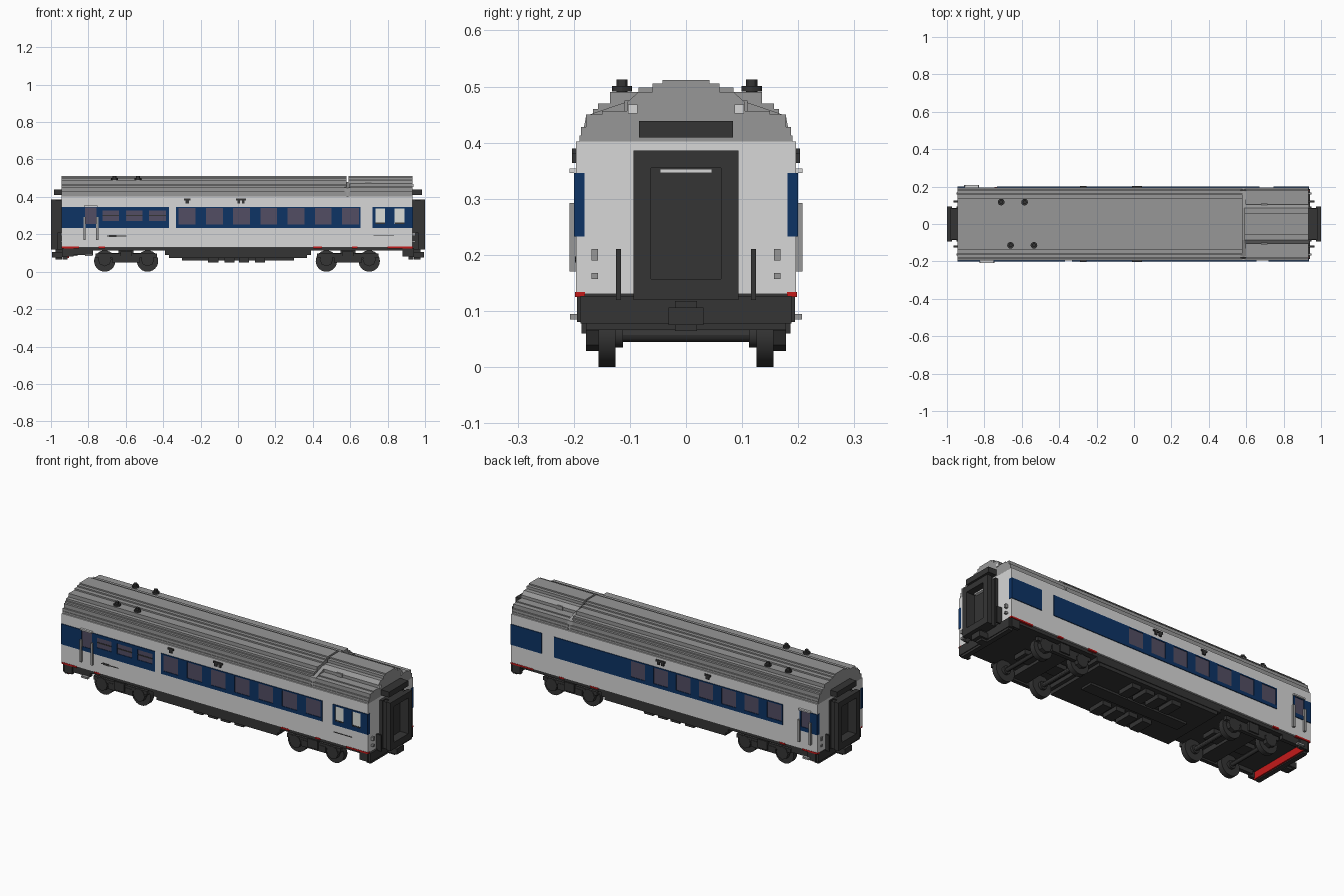
import bpy, bmesh, math
from mathutils import Matrix

cube = bpy.data.objects.get("Cube")
if cube:
    bpy.data.objects.remove(cube, do_unlink=True)


def material(name, r, g, b):
    m = bpy.data.materials.new(name)
    m.use_nodes = True
    m.diffuse_color = (r, g, b, 1)
    m.node_tree.nodes["Principled BSDF"].inputs["Base Color"].default_value = (r, g, b, 1)
    return m


SILVER = material("silver", 0.68, 0.68, 0.68)
GREY = material("roof_grey", 0.31, 0.31, 0.31)
DARK = material("charcoal", 0.035, 0.035, 0.035)
BLUE = material("navy_blue", 0.004, 0.033, 0.13)
GLASS = material("tinted_glass", 0.085, 0.075, 0.125)
CLEAR = material("clear_glass", 0.72, 0.74, 0.70)
RED = material("red", 0.55, 0.01, 0.01)


def finish(name, bm, mat, smooth=False):
    bmesh.ops.recalc_face_normals(bm, faces=bm.faces)
    me = bpy.data.meshes.new(name)
    bm.to_mesh(me)
    bm.free()
    me.materials.append(mat)
    ob = bpy.data.objects.new(name, me)
    bpy.context.collection.objects.link(ob)
    if smooth:
        bpy.ops.object.select_all(action='DESELECT')
        ob.select_set(True)
        bpy.context.view_layer.objects.active = ob
        bpy.ops.object.shade_smooth_by_angle()
    return ob


def boxes(name, mat, items, mx=False, my=False):
    """Boxes (x0, x1, y0, y1, z0, z1) in one mesh, optionally mirrored in x and y."""
    bm = bmesh.new()
    for x0, x1, y0, y1, z0, z1 in items:
        for sx in ((1, -1) if mx else (1,)):
            for sy in ((1, -1) if my else (1,)):
                c = (sx * (x0 + x1) / 2, sy * (y0 + y1) / 2, (z0 + z1) / 2)
                s = (x1 - x0, y1 - y0, z1 - z0)
                bmesh.ops.create_cube(bm, size=1, matrix=Matrix.Translation(c) @ Matrix.Diagonal((*s, 1)))
    return finish(name, bm, mat)


def cylinders(name, mat, items, axis='Y', sides=24):
    """Cylinders (x, y, z, radius, length) in one mesh."""
    bm = bmesh.new()
    rot = Matrix.Rotation(math.pi / 2, 4, 'X') if axis == 'Y' else Matrix()
    for x, y, z, r, l in items:
        bmesh.ops.create_cone(bm, cap_ends=True, segments=sides, radius1=r, radius2=r, depth=l,
                              matrix=Matrix.Translation((x, y, z)) @ rot)
    return finish(name, bm, mat, True)


def extrude_x(name, mat, half, x0, x1):
    """Symmetric y-z profile (right half, bottom to top) swept along x."""
    pts = half + [(-y, z) for y, z in reversed(half)]
    bm = bmesh.new()
    a = [bm.verts.new((x0, y, z)) for y, z in pts]
    b = [bm.verts.new((x1, y, z)) for y, z in pts]
    bm.faces.new(a)
    bm.faces.new(b)
    for i in range(len(pts)):
        j = (i + 1) % len(pts)
        bm.faces.new((a[i], a[j], b[j], b[i]))
    return finish(name, bm, mat)


# Body shell and floor
X0, X1 = -0.943, 0.934
boxes("body_shell", SILVER, [(X0, X1, -0.196, 0.196, 0.13, 0.402)])
boxes("floor", DARK, [(X0 + 0.01, X1 - 0.01, -0.187, 0.187, 0.112, 0.13)])

# Stepped roof: each layer is a half width and a top height
layers = [(0.19, 0.413), (0.187, 0.428), (0.178, 0.45), (0.166, 0.46), (0.157, 0.47),
          (0.135, 0.49), (0.085, 0.498), (0.06, 0.505), (0.042, 0.512)]
profile, z = [], 0.40
for w, top in layers:
    profile += [(w, z), (w, top)]
    z = top
extrude_x("main_roof", GREY, profile, X0, 0.58)
hood = [(0.19, 0.40), (0.19, 0.413), (0.187, 0.413), (0.187, 0.428), (0.178, 0.428), (0.178, 0.45),
        (0.15, 0.45), (0.15, 0.456), (0.105, 0.456), (0.105, 0.472), (0.085, 0.49), (0.06, 0.49),
        (0.06, 0.505), (0.042, 0.505), (0.042, 0.512)]
extrude_x("end_roof", GREY, hood, 0.59, X1)
extrude_x("roof_joint", GREY, [(0.187, 0.40), (0.178, 0.448), (0.085, 0.48)], 0.57, 0.60)
boxes("hood_vents", GREY, [(0.68, 0.715, 0.085, 0.11, 0.45, 0.475)], my=True)
boxes("hood_grilles", SILVER, [(X1, X1 + 0.004, 0.086, 0.103, 0.452, 0.468)], my=True)

# Roof ventilators
vents = [(-0.71, 0.117), (-0.585, 0.117), (-0.66, -0.114), (-0.535, -0.114)]
cylinders("roof_vent_posts", DARK, [(x, y, 0.495, 0.01, 0.035) for x, y in vents], 'Z', 12)
cylinders("roof_vent_caps", DARK, [(x, y, 0.496, 0.018, 0.009) for x, y in vents], 'Z', 12)

# Blue window band: rails above and below, pillars between recessed panes
ZB, ZT = 0.233, 0.346


def side_box(side, x0, x1, z0, z1, depth):
    ya, yb = sorted((side * 0.190, side * depth))
    return (x0, x1, ya, yb, z0, z1)


def band(name, side, x0, x1, windows=(), z0=0.252, z1=0.340, glass=GLASS):
    if not windows:
        boxes(name + "_panel", BLUE, [side_box(side, x0, x1, ZB, ZT, 0.200)])
        return
    parts = [side_box(side, x0, x1, ZB, z0, 0.200), side_box(side, x0, x1, z1, ZT, 0.200)]
    edge = x0
    for c, w in windows:
        parts.append(side_box(side, edge, c - w / 2, z0, z1, 0.200))
        edge = c + w / 2
    parts.append(side_box(side, edge, x1, z0, z1, 0.200))
    boxes(name + "_band", BLUE, parts)
    boxes(name + "_panes", glass, [side_box(side, c - w / 2, c + w / 2, z0, z1, 0.197) for c, w in windows])


saloon = [(-0.272 + 0.1455 * i, 0.09) for i in range(7)]
band("front_saloon", -1, -0.332, 0.655, saloon)
band("front_vestibule", -1, X0 - 0.001, -0.83)
band("front_door", -1, -0.83, -0.742, [(-0.787, 0.062)], 0.255, 0.343)
band("front_kitchen", -1, -0.742, -0.37, [(-0.68, 0.09), (-0.555, 0.09), (-0.43, 0.09)], 0.272, 0.328)
band("front_crew", -1, 0.72, X1 + 0.001, [(0.76, 0.05), (0.864, 0.052)], 0.256, 0.338, CLEAR)
boxes("front_kitchen_bars", DARK, [side_box(-1, c - 0.045, c + 0.045, 0.297, 0.303, 0.199)
                                   for c in (-0.68, -0.555, -0.43)])
boxes("front_crew_bars", DARK, [side_box(-1, c - 0.025, c + 0.025, 0.256, 0.262, 0.199)
                                for c in (0.76, 0.864)])
band("back_saloon", 1, -0.732, 0.20, [(-0.68 + 0.139 * i, 0.088) for i in range(7)])
band("back_blank", 1, 0.20, 0.67)
band("back_crew", 1, 0.745, X1 + 0.001)
band("back_door", 1, X0 - 0.001, -0.835, [(-0.872, 0.055)], 0.255, 0.343)

# Blue wrapping round the corners onto the ends
boxes("corner_blue", BLUE, [(0.93, X1 + 0.002, 0.181, 0.199, ZB, ZT)], my=True)
boxes("corner_blue_rear", BLUE, [(X0 - 0.002, X0 + 0.004, 0.181, 0.199, ZB, ZT)], my=True)

# Door handrails, door tops and steps
rails, tops, steps = [], [], []
for side, c in ((-1, -0.787), (1, -0.868)):
    for dx in (-0.034, 0.034):
        rails.append(side_box(side, c + dx - 0.006, c + dx + 0.006, 0.17, 0.292, 0.208))
    tops.append(side_box(side, c - 0.036, c + 0.036, 0.346, 0.354, 0.208))
    steps.append(side_box(side, c - 0.03, c + 0.01, 0.085, 0.095, 0.207))
boxes("door_handrails", GREY, rails)
boxes("door_tops", SILVER, tops)
boxes("door_steps", GREY, steps)
boxes("step_hangers", DARK, [(-0.885, -0.775, 0.165, 0.187, 0.09, 0.115)], my=True)

# Lamps above the windows and dark side markings
boxes("side_lamps", DARK, [(-0.29, -0.255, 0.19, 0.203, 0.380, 0.390), (-0.282, -0.263, 0.19, 0.203, 0.364, 0.380),
                           (-0.012, 0.044, 0.19, 0.203, 0.380, 0.390), (-0.004, 0.012, 0.19, 0.203, 0.364, 0.380),
                           (0.022, 0.036, 0.19, 0.203, 0.364, 0.380)], my=True)
boxes("side_markings", DARK, [(-0.70, -0.595, -0.198, -0.19, 0.189, 0.193), (-0.69, -0.65, -0.198, -0.19, 0.186, 0.197),
                              (0.725, 0.835, -0.198, -0.19, 0.190, 0.194)])

# Red sill trim and red bar behind one headstock
boxes("red_sill", RED, [(X0, -0.85, 0.18, 0.198, 0.125, 0.134), (-0.745, -0.71, 0.18, 0.198, 0.125, 0.134),
                        (0.40, 0.45, 0.18, 0.198, 0.125, 0.134), (0.61, 0.64, 0.18, 0.198, 0.125, 0.134),
                        (0.80, X1 + 0.002, 0.18, 0.198, 0.125, 0.134)], my=True)
boxes("red_bar", RED, [(-0.912, -0.904, -0.183, 0.183, 0.072, 0.112)])

# End headstocks, couplers and gangways, the same at both ends
boxes("headstocks", DARK, [(0.912, 0.942, -0.188, 0.188, 0.078, 0.127), (0.912, 0.938, -0.178, 0.178, 0.066, 0.078)], mx=True)
boxes("headstock_corners", DARK, [(0.88, 0.93, 0.176, 0.194, 0.08, 0.125)], mx=True, my=True)
boxes("couplers", DARK, [(0.94, 0.995, -0.031, 0.031, 0.075, 0.106), (0.94, 0.975, -0.02, 0.02, 0.064, 0.118)], mx=True)
boxes("gangway_sides", DARK, [(0.93, 0.972, 0.062, 0.086, 0.12, 0.38), (0.972, 1.0, 0.062, 0.094, 0.12, 0.386),
                              (0.93, 0.95, 0.062, 0.094, 0.12, 0.386)], mx=True, my=True)
boxes("gangway_caps", DARK, [(0.93, 1.0, -0.063, 0.063, 0.355, 0.386), (0.93, 1.0, -0.063, 0.063, 0.12, 0.157)], mx=True)
boxes("gangway_doors", DARK, [(0.93, 0.95, -0.063, 0.063, 0.15, 0.36)], mx=True)
boxes("gangway_lights", SILVER, [(0.95, 0.965, -0.046, 0.046, 0.346, 0.353)], mx=True)
boxes("gangway_hoods", DARK, [(0.925, 0.985, -0.084, 0.084, 0.409, 0.439)], mx=True)
boxes("end_handrails", DARK, [(0.93, 0.965, 0.116, 0.125, 0.12, 0.21)], mx=True, my=True)
boxes("end_sockets", GREY, [(0.93, 0.948, 0.157, 0.168, 0.19, 0.21), (0.93, 0.948, 0.157, 0.168, 0.157, 0.168)], mx=True, my=True)

# Equipment pod beneath the middle
boxes("equipment_pod", DARK, [(-0.42, 0.42, -0.188, 0.188, 0.112, 0.128), (-0.39, 0.39, -0.188, 0.188, 0.09, 0.112),
                              (-0.37, 0.37, -0.184, 0.184, 0.072, 0.09)])
boxes("underfloor_boxes", DARK, [(x, x + 0.055, 0.06, 0.16, 0.048, 0.073) for x in (-0.16, -0.073, 0.005, 0.09)], my=True)
boxes("underfloor_spine", DARK, [(-0.30, 0.30, -0.035, 0.035, 0.06, 0.073)])

# Two bogies
for end, name in ((-0.598, "rear"), (0.587, "front")):
    xs = (end - 0.1145, end + 0.1145)
    cylinders(name + "_wheels", DARK, [(x, s * 0.141, 0.057, 0.057, 0.03) for x in xs for s in (1, -1)])
    cylinders(name + "_hubs", DARK, [(x, s * 0.122, 0.016 + 0.041, 0.022, 0.02) for x in xs for s in (1, -1)], 'Y', 16)
    cylinders(name + "_axles", DARK, [(x, 0, 0.057, 0.012, 0.26) for x in xs], 'Y', 12)
    cylinders(name + "_axle_boxes", DARK, [(x, s * 0.166, 0.065, 0.036, 0.024) for x in xs for s in (1, -1)], 'Y', 8)
    boxes(name + "_bogie_sides", DARK, [(end - 0.165, end + 0.165, 0.157, 0.176, 0.077, 0.098),
                                        (end - 0.075, end + 0.075, 0.157, 0.178, 0.05, 0.085),
                                        (end - 0.03, end + 0.03, 0.157, 0.186, 0.06, 0.108)], my=True)
    boxes(name + "_bolster", DARK, [(end - 0.045, end + 0.045, -0.16, 0.16, 0.06, 0.09),
                                    (end - 0.13, end + 0.13, -0.04, 0.04, 0.075, 0.10),
                                    (end - 0.04, end + 0.04, -0.06, 0.06, 0.09, 0.115)])
